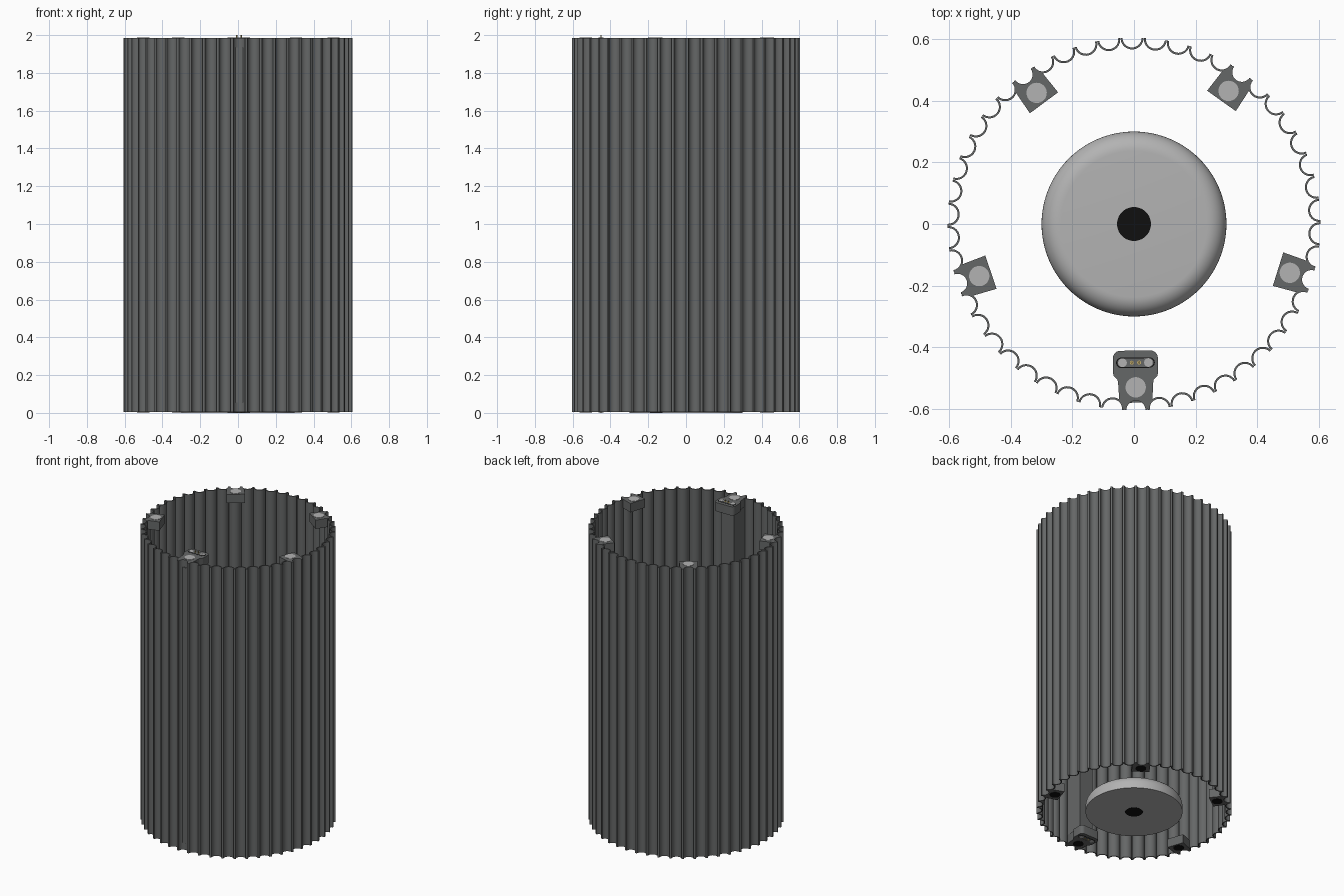
import bpy, bmesh
from math import pi, sin, cos, acos, sqrt, radians

if "Cube" in bpy.data.objects:
    bpy.data.objects.remove(bpy.data.objects["Cube"])

Z0, Z1 = 0.005, 1.985            # ends of the fluted wall
N = 50                           # flutes
PITCH = 2 * pi / N
BASE = radians(-90 + 0.6)        # direction of the connector
RC, R_OUT, R_IN = 0.604, 0.031, 0.0375   # flute centre radius, outer and inner arcs


def material(name, v):
    m = bpy.data.materials.new(name)
    m.diffuse_color = v if len(v) == 4 else (*v, 1)
    m.use_nodes = True
    m.node_tree.nodes["Principled BSDF"].inputs["Base Color"].default_value = m.diffuse_color
    return m


DARK = material("dark_grey", (0.13, 0.135, 0.135))
LIGHT = material("light_grey", (0.45, 0.45, 0.45))
BLACK = material("black", (0.005, 0.005, 0.005))
GOLD = material("gold", (0.55, 0.42, 0.15))


def finish(name, bm, mat):
    bmesh.ops.recalc_face_normals(bm, faces=bm.faces)
    me = bpy.data.meshes.new(name)
    bm.to_mesh(me)
    bm.free()
    ob = bpy.data.objects.new(name, me)
    bpy.context.collection.objects.link(ob)
    me.materials.append(mat)
    bpy.context.view_layer.objects.active = ob
    ob.select_set(True)
    bpy.ops.object.shade_smooth_by_angle(angle=radians(35))
    ob.select_set(False)
    return ob


def place(u, t, a):
    """Local (outward, sideways) to world x, y at direction a."""
    return u * cos(a) - t * sin(a), u * sin(a) + t * cos(a)


def prism(name, pts, a, z0, z1, mat):
    bm = bmesh.new()
    lo = [bm.verts.new((*place(u, t, a), z0)) for u, t in pts]
    hi = [bm.verts.new((*place(u, t, a), z1)) for u, t in pts]
    bm.faces.new(lo)
    bm.faces.new(hi)
    n = len(pts)
    for i in range(n):
        j = (i + 1) % n
        bm.faces.new((lo[i], lo[j], hi[j], hi[i]))
    return finish(name, bm, mat)


def disc(u, t, r, n=32):
    return [(u + r * cos(2 * pi * i / n), t + r * sin(2 * pi * i / n)) for i in range(n)]


def capsule(u, half, r, n=10):
    pts = [(u + r * cos(pi * i / n), half + r * sin(pi * i / n)) for i in range(n + 1)]
    return pts + [(u - r * cos(pi * i / n), -half - r * sin(pi * i / n)) for i in range(n + 1)]


def flute(r, steps=14):
    """One scallop from side to side, bulging towards the axis."""
    half = RC * sin(PITCH / 2)
    lim = pi / 2 if r < half else acos(sqrt(max(0, 1 - (half / r) ** 2)))
    out = []
    for i in range(steps + 1):
        b = -lim + 2 * lim * i / steps
        out.append((RC - r * cos(b), r * sin(b)))
    return out


# Fluted wall: outer and inner loops of scallops
bm = bmesh.new()
rings = []
for r in (R_OUT, R_IN):
    xy = [place(u, t, BASE + k * PITCH) for k in range(N) for u, t in flute(r)]
    for z in (Z0, Z1):
        rings.append([bm.verts.new((x, y, z)) for x, y in xy])
o0, o1, i0, i1 = rings
n = len(o0)
for p, q in ((o0, o1), (o1, i1), (i1, i0), (i0, o0)):
    for i in range(n):
        j = (i + 1) % n
        bm.faces.new((p[i], p[j], q[j], q[i]))
finish("fluted_wall", bm, DARK)

# Outer edge of a mounting block, following one flute and half of each neighbour
HALF = 0.057
edge = []
for k in (-1, 0, 1):
    for u, t in flute(R_OUT):
        pu, pt = place(u, t, k * PITCH)
        if abs(pt) <= HALF:
            edge.append((pu - 0.002, pt))

square = edge + [(0.49, HALF), (0.49, -HALF)]
side = [(0.515, 0.057), (0.505, 0.059), (0.493, 0.071), (0.483, 0.073)]
side += [(0.435 - 0.024 * sin(b), 0.049 + 0.024 * cos(b)) for b in [i * pi / 12 for i in range(7)]]
plug = edge + side + [(u, -t) for u, t in reversed(side)]

# Mounting blocks with magnets, top and bottom, every fifth of a turn
for end, za, zb in (("top", Z1 - 0.06, Z1), ("bottom", Z0, Z0 + 0.06)):
    top = end == "top"
    for k in range(5):
        a = BASE + k * 2 * pi / 5
        prism(f"{end}_{'connector' if k == 0 else 'magnet'}_block_{k}",
              plug if k == 0 else square, a, za, zb, DARK)
        m = (zb - 0.03, zb + 0.002) if top else (za - 0.002, za + 0.03)
        prism(f"{end}_magnet_{k}", disc(0.53, 0, 0.033), a, *m, LIGHT if top else BLACK)

    # Connector: dark slot, two small magnets and two contact pins
    def part(name, pts, h, mat):
        z = (zb - 0.02, zb + h) if top else (za - min(h, 0.005), za + 0.02)
        prism(f"{end}_{name}", pts, BASE, *z, mat)
    part("connector_slot", capsule(0.45, 0.046, 0.017), 0.001, BLACK)
    part("connector_face", capsule(0.45, 0.045, 0.014), 0.002, DARK)
    for s, side_name in ((-1, "left"), (1, "right")):
        part(f"connector_magnet_{side_name}", disc(0.45, s * 0.042, 0.014), 0.003, LIGHT)
        part(f"pin_collar_{side_name}", disc(0.45, s * 0.012, 0.0065, 16), 0.003, GOLD)
        part(f"pin_{side_name}", disc(0.45, s * 0.012, 0.0035, 12), 0.015, GOLD)

# Cable channel joining the two connectors
prism("cable_channel", [(0.58, -0.05), (0.58, 0.05), (0.455, 0.05), (0.455, -0.05)],
      BASE, Z0 + 0.05, Z1 - 0.05, DARK)

# Centre puck: flat base, rounded shoulder, flat top
H, F = 0.1, 0.063
prof = [(0.0, 0.0), (0.3, 0.0)]
prof += [(0.237 + F * cos(i * pi / 20), H - F + F * sin(i * pi / 20)) for i in range(11)]
prof += [(0.0, H)]
bm = bmesh.new()
vs = [bm.verts.new((x, 0, z)) for x, z in prof]
es = [bm.edges.new(e) for e in zip(vs, vs[1:])]
bmesh.ops.spin(bm, geom=vs + es, cent=(0, 0, 0), axis=(0, 0, 1), angle=2 * pi, steps=96)
bmesh.ops.remove_doubles(bm, verts=bm.verts, dist=1e-5)
finish("centre_puck", bm, LIGHT)
prism("puck_core", disc(0, 0, 0.055, 48), 0, -0.001, H + 0.001, BLACK)
